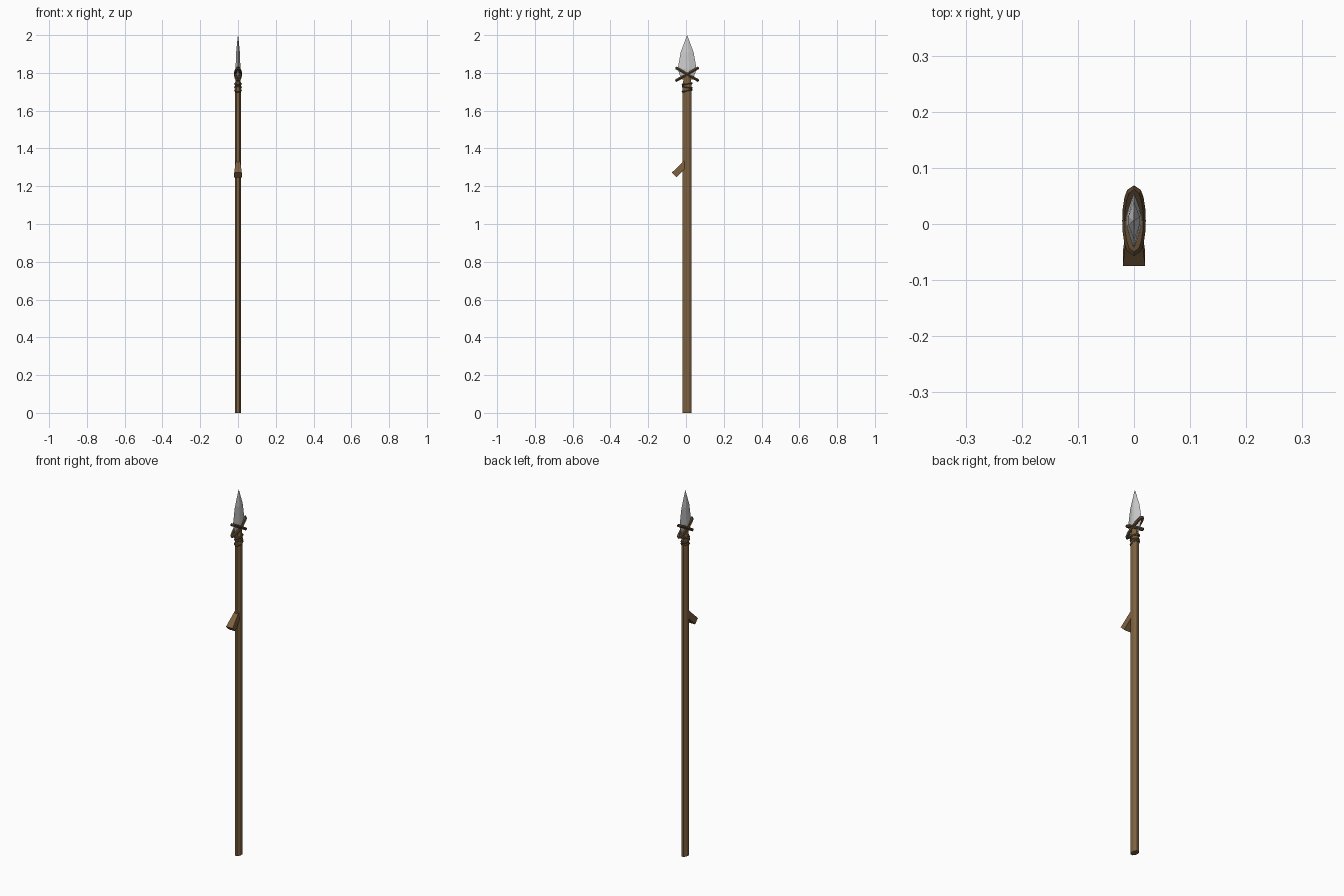
import bpy, bmesh
from math import pi, sin, cos
from mathutils import Vector, Matrix

if "Cube" in bpy.data.objects:
    bpy.data.objects.remove(bpy.data.objects["Cube"])

CY = 0.006  # y of the spear's long axis


def material(name, rgb):
    m = bpy.data.materials.new(name)
    m.diffuse_color = (*rgb, 1)
    m.use_nodes = True
    m.node_tree.nodes["Principled BSDF"].inputs["Base Color"].default_value = m.diffuse_color
    return m


wood = material("wood", (0.21, 0.12, 0.05))
cord = material("cord", (0.10, 0.06, 0.03))


def loft(name, loops, mat=None, closed=False):
    """Skin equal-length vertex loops; cap the ends unless closed."""
    bm = bmesh.new()
    rows = [[bm.verts.new(p) for p in loop] for loop in loops]
    n = len(rows[0])
    pairs = list(zip(rows, rows[1:]))
    if closed:
        pairs.append((rows[-1], rows[0]))
    for a, b in pairs:
        for i in range(n):
            j = (i + 1) % n
            bm.faces.new((a[i], a[j], b[j], b[i]))
    if not closed:
        bm.faces.new(rows[0][::-1])
        bm.faces.new(rows[-1])
    bmesh.ops.recalc_face_normals(bm, faces=bm.faces)
    mesh = bpy.data.meshes.new(name)
    bm.to_mesh(mesh)
    bm.free()
    ob = bpy.data.objects.new(name, mesh)
    bpy.context.collection.objects.link(ob)
    if mat:
        mesh.materials.append(mat)
    return ob


def oct_loop(z, rx, ry):
    k = cos(pi / 8)
    return [(rx / k * cos(a), CY + ry / k * sin(a), z)
            for a in (pi / 8 + i * pi / 4 for i in range(8))]


def ring(name, z, rx, ry, tube, tilt, segs=16, sides=6):
    """Oval cord loop, tilted about x."""
    rot = Matrix.Rotation(tilt, 3, 'X')
    loops = []
    for i in range(segs):
        a = 2 * pi * i / segs
        out = Vector((cos(a) / rx, sin(a) / ry, 0)).normalized()
        c = Vector((rx * cos(a), ry * sin(a), 0))
        loops.append([rot @ (c + tube * (cos(t) * out + sin(t) * Vector((0, 0, 1))))
                      + Vector((0, CY, z))
                      for t in (2 * pi * j / sides for j in range(sides))])
    return loft(name, loops, cord, closed=True)


# Flattened octagonal shaft with a narrowed neck under the head
loft("shaft", [oct_loop(0, 0.016, 0.024), oct_loop(1.73, 0.016, 0.024),
               oct_loop(1.76, 0.014, 0.02), oct_loop(1.82, 0.011, 0.018)], wood)

# Stone blade: six-sided section with a flat ridge on each face
sections = [(1.765, 0.030, 0.006, 0.009), (1.82, 0.050, 0.010, 0.013),
            (1.91, 0.034, 0.007, 0.010), (1.998, 0.001, 0.0005, 0.0008)]
loft("blade", [[(0, CY - w, z), (t, CY - f, z), (t, CY + f, z),
                (0, CY + w, z), (-t, CY + f, z), (-t, CY - f, z)]
               for z, w, f, t in sections])

# Crossed lashings around the blade
for side, tilt in (("left", -0.52), ("right", 0.52)):
    ring("cross_lashing_" + side, 1.793, 0.0125, 0.064, 0.0085, tilt)

# Cord wraps around the neck
for i, (z, tilt) in enumerate(((1.742, 0.12), (1.724, -0.15), (1.706, 0.2))):
    ring(f"neck_wrap_{i + 1}", z, 0.014, 0.023, 0.0065, tilt)

# Cut branch stub, flaring outward and down from the shaft
loft("branch_stub", [
    [(-0.011, 0.0, 1.345), (0.011, 0.0, 1.345), (0.013, 0.0, 1.30), (-0.013, 0.0, 1.30)],
    [(-0.02, -0.075, 1.272), (0.02, -0.075, 1.272), (0.02, -0.05, 1.247), (-0.02, -0.05, 1.247)],
], wood)
